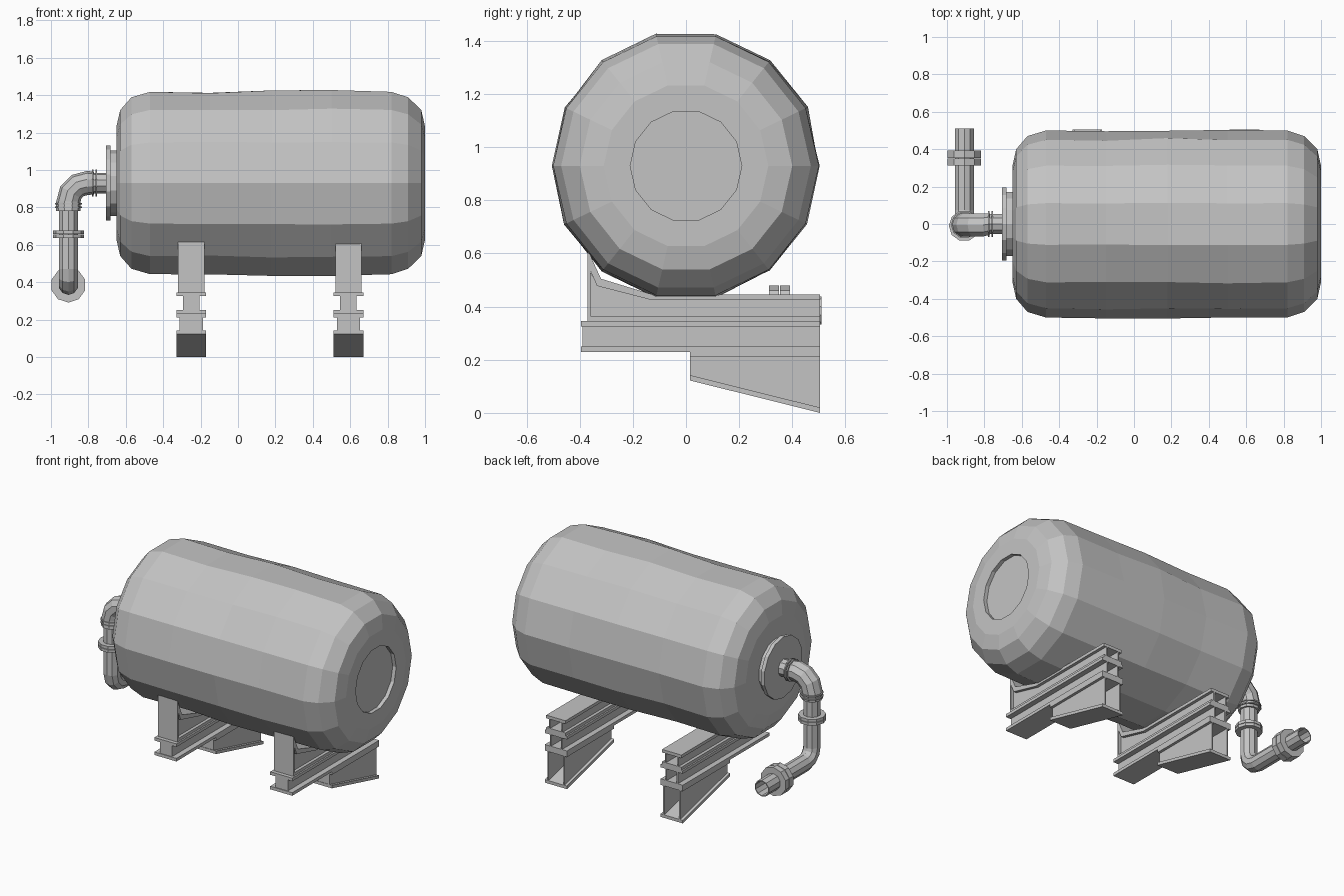
import bpy, bmesh, math, random
from mathutils import Vector

if "Cube" in bpy.data.objects:
    bpy.data.objects.remove(bpy.data.objects["Cube"], do_unlink=True)

steel = bpy.data.materials.new("grey_steel")
steel.use_nodes = True
GREY = (0.55, 0.55, 0.55, 1)
steel.diffuse_color = GREY
steel.node_tree.nodes["Principled BSDF"].inputs["Base Color"].default_value = GREY

X = Vector((1, 0, 0))
random.seed(4)


def finish(bm, name):
    bmesh.ops.recalc_face_normals(bm, faces=bm.faces)
    mesh = bpy.data.meshes.new(name)
    bm.to_mesh(mesh)
    bm.free()
    mesh.materials.append(steel)
    obj = bpy.data.objects.new(name, mesh)
    bpy.context.collection.objects.link(obj)
    return obj


def loft(name, rings, sides, start=0.0, wobble=()):
    """Skin rings of (centre, direction, radius) and cap both ends."""
    bm = bmesh.new()
    prev = rings[0][1]
    q = X.rotation_difference(prev)
    loops = []
    for n, (centre, direction, radius) in enumerate(rings):
        q = prev.rotation_difference(direction) @ q
        prev = direction
        loop = []
        for k in range(sides):
            a = start + math.tau * k / sides
            r = radius + (random.uniform(-0.008, 0.008) if n in wobble else 0)
            loop.append(bm.verts.new(centre + q @ Vector((0, r * math.cos(a), r * math.sin(a)))))
        loops.append(loop)
    for a, b in zip(loops, loops[1:]):
        for k in range(sides):
            m = (k + 1) % sides
            bm.faces.new((a[k], a[m], b[m], b[k]))
    bm.faces.new(loops[0][::-1])
    bm.faces.new(loops[-1])
    return finish(bm, name)


def disc(name, centre, direction, thick, radius, sides=10):
    """Short cylinder centred on a point."""
    c, d = Vector(centre), Vector(direction)
    return loft(name, [(c - d * thick / 2, d, radius), (c + d * thick / 2, d, radius)],
                sides, math.pi / 2)


def prism(name, outline, x0, x1):
    """Extrude a (y, z) outline from x0 to x1."""
    bm = bmesh.new()
    face = bm.faces.new([bm.verts.new((x0, y, z)) for y, z in outline])
    out = bmesh.ops.extrude_face_region(bm, geom=[face])
    moved = [v for v in out["geom"] if isinstance(v, bmesh.types.BMVert)]
    bmesh.ops.translate(bm, verts=moved, vec=(x1 - x0, 0, 0))
    return finish(bm, name)


def slab(y0, y1, z0, z1):
    return [(y0, z0), (y1, z0), (y1, z1), (y0, z1)]


# Tank body: rounded ends, slightly uneven shell, recessed end panel
AXIS_Z = 0.93
profile = [(-0.65, 0.31), (-0.63, 0.4), (-0.57, 0.47), (-0.47, 0.5),
           (-0.15, 0.5), (0.18, 0.503), (0.5, 0.503), (0.82, 0.5),
           (0.91, 0.47), (0.98, 0.4), (1.0, 0.31), (1.0, 0.21), (0.975, 0.21)]
loft("tank_body", [(Vector((x, 0, AXIS_Z)), X, r) for x, r in profile], 14,
     wobble=(4, 5, 6))

# Stepped mounting plate on the tank end
disc("end_plate_inner", (-0.665, 0, AXIS_Z), X, 0.04, 0.175, 14)
disc("end_plate_outer", (-0.694, 0, AXIS_Z), X, 0.024, 0.2, 14)

# Outlet pipe: open rear end, elbow up, riser, elbow into the tank
PX, LOW, TOP = -0.907, 0.385, AXIS_Z
BACK, UP = Vector((0, -1, 0)), Vector((0, 0, 1))
R, BEND = 0.053, 0.085


def elbow(corner, d0, d1, radius, bend=BEND, steps=3):
    """Rings of a quarter bend around a corner point."""
    centre = Vector(corner) - d0 * bend + d1 * bend
    rings = []
    for i in range(steps + 1):
        a = math.pi / 2 * i / steps
        pos = centre + d0 * bend * math.sin(a) - d1 * bend * math.cos(a)
        rings.append((pos, (d0 * math.cos(a) + d1 * math.sin(a)).normalized(), radius))
    return rings


end = Vector((PX, 0.51, LOW))
rings = [(end + BACK * 0.2, BACK, R - 0.006), (end, BACK, R - 0.006), (end, BACK, R)]
rings += elbow((PX, -0.01, LOW), BACK, UP, R)
rings.append((Vector((PX, -0.01, 0.79)), UP, R))
loft("lower_pipe", rings, 10, math.pi / 2)

rings = [(Vector((PX, -0.01, 0.78)), UP, 0.065)]
rings += elbow((PX, -0.005, TOP), UP, X, 0.065, 0.1)
rings.append((Vector((-0.77, 0, TOP)), X, 0.06))
loft("upper_elbow", rings, 10, math.pi / 2)
disc("tank_nozzle", (-0.735, 0, TOP), X, 0.08, 0.055)

# Pipe collars and bolted joints, each a pair of rings
for side, sign in (("a", -1), ("b", 1)):
    disc("nozzle_collar_" + side, (-0.768 + sign * 0.009, 0, TOP), X, 0.008, 0.072)
    disc("elbow_collar_" + side, (PX, -0.005, 0.81 + sign * 0.01), UP, 0.008, 0.072)
    disc("riser_joint_" + side, (PX, -0.01, 0.656 + sign * 0.011), UP, 0.019, 0.083)
    disc("outlet_joint_" + side, (PX, 0.352 + sign * 0.021, LOW), BACK, 0.038, 0.094)

# Supports: saddle on a long beam on a tapered foot, hollow and open at the rear
B = 0.505
saddle_cap = [(-0.37, 0.62), (-0.362, 0.54), (-0.335, 0.478), (-0.13, 0.425), (B, 0.425),
              (B, 0.445), (-0.125, 0.445), (-0.32, 0.505), (-0.35, 0.57)]
saddle_web = [(-0.365, 0.365), (B, 0.365), (B, 0.43), (-0.13, 0.43),
              (-0.335, 0.482), (-0.365, 0.54)]
foot_web = [(0.015, 0.14), (B, 0.02), (B, 0.215), (0.015, 0.215)]
foot_base = [(0.015, 0.122), (B, 0.0), (B, 0.02), (0.015, 0.142)]

for label, cx in (("right", -0.25), ("left", 0.59)):
    def part(name, outline, half):
        prism(label + "_" + name, outline, cx - half, cx + half)

    part("saddle_cap", saddle_cap, 0.07)
    part("saddle_front", slab(-0.37, -0.36, 0.345, 0.62), 0.07)
    part("saddle_base", slab(-0.37, B, 0.345, 0.365), 0.07)
    part("beam_top", slab(-0.395, B, 0.325, 0.345), 0.08)
    part("beam_bottom", slab(-0.395, B, 0.23, 0.25), 0.08)
    part("beam_front", slab(-0.39, -0.38, 0.25, 0.325), 0.044)
    part("foot_top", slab(0.015, B, 0.21, 0.23), 0.08)
    part("foot_front", slab(0.02, 0.03, 0.13, 0.21), 0.062)
    part("foot_base", foot_base, 0.08)
    # Side walls, mirrored across each support
    for sign in (-1, 1):
        for name, outline, half in (("saddle_wall", saddle_web, 0.05),
                                    ("beam_wall", slab(-0.39, B, 0.25, 0.325), 0.044),
                                    ("foot_wall", foot_web, 0.062)):
            prism(f"{label}_{name}_{'a' if sign < 0 else 'b'}", outline,
                  cx + sign * half, cx + sign * (half - 0.008))
